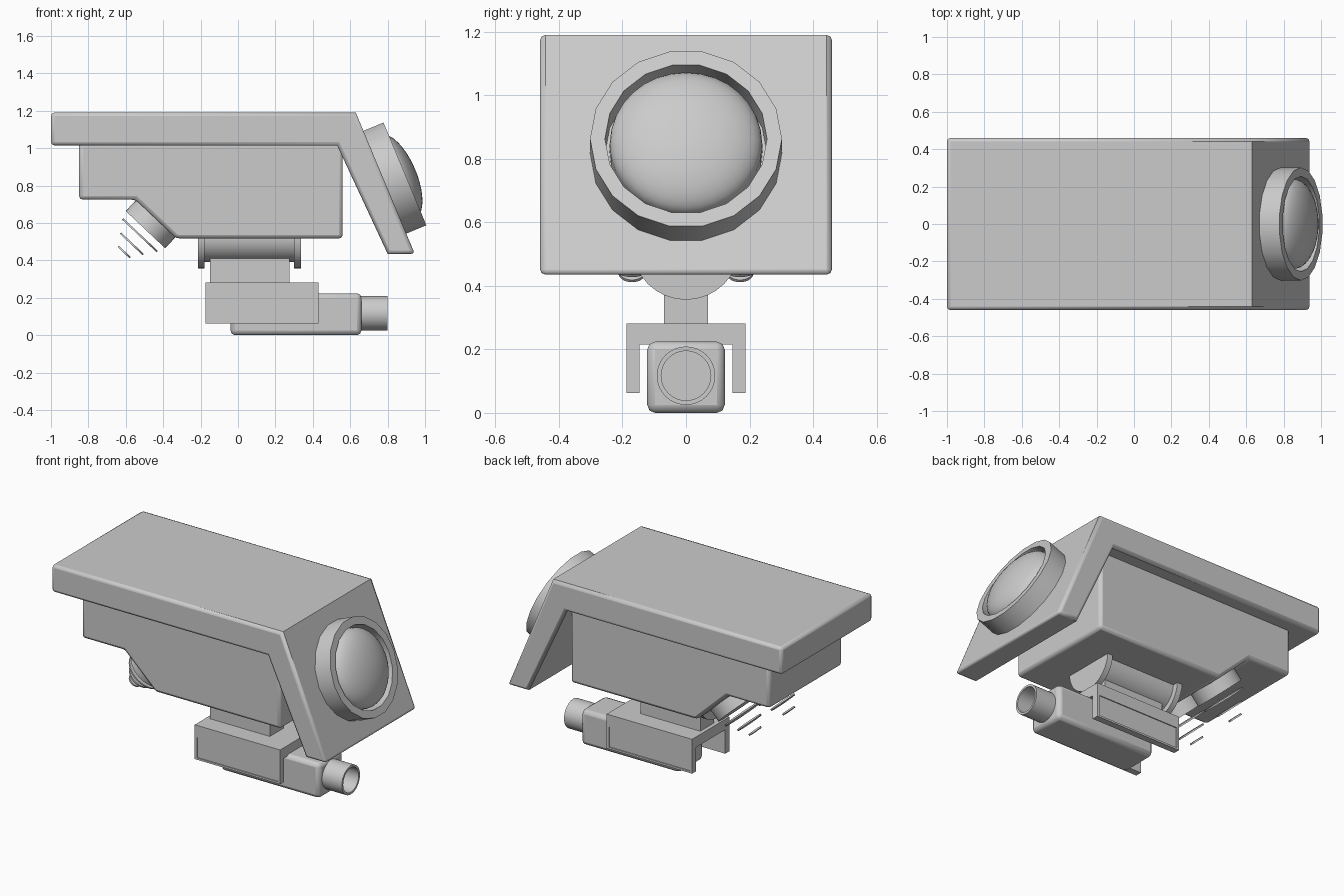
import bpy, bmesh
from math import cos, sin, pi, radians
from mathutils import Vector

if "Cube" in bpy.data.objects:
    bpy.data.objects.remove(bpy.data.objects["Cube"])


def finish(name, bm, bevel=0, limit=40, segs=2, smooth=35):
    bmesh.ops.recalc_face_normals(bm, faces=bm.faces[:])
    me = bpy.data.meshes.new(name)
    bm.to_mesh(me)
    bm.free()
    ob = bpy.data.objects.new(name, me)
    bpy.context.collection.objects.link(ob)
    if bevel:
        m = ob.modifiers.new("Bevel", 'BEVEL')
        m.width, m.segments = bevel, segs
        m.limit_method, m.angle_limit = 'ANGLE', radians(limit)
    bpy.ops.object.select_all(action='DESELECT')
    ob.select_set(True)
    bpy.context.view_layer.objects.active = ob
    bpy.ops.object.shade_smooth_by_angle(angle=radians(smooth))
    return ob


def prism(name, pts, half, axis='Y', inset=None, **kw):
    """Extrude an (x, z) profile along y, or a (y, z) profile along x between half[0] and half[1]."""
    bm = bmesh.new()
    lo, hi = half if isinstance(half, tuple) else (-half, half)
    put = (lambda a, b, t: (a, t, b)) if axis == 'Y' else (lambda a, b, t: (t, a, b))
    f = bm.faces.new([bm.verts.new(put(a, b, lo)) for a, b in pts])
    ext = bmesh.ops.extrude_face_region(bm, geom=[f])
    d = Vector(put(0, 0, hi - lo))
    bmesh.ops.translate(bm, vec=d, verts=[v for v in ext['geom'] if isinstance(v, bmesh.types.BMVert)])
    if inset:
        bmesh.ops.recalc_face_normals(bm, faces=bm.faces[:])
        outer = [g for g in bm.faces if abs(g.calc_center_median().y) > 0.18]
        bmesh.ops.inset_individual(bm, faces=outer, thickness=inset[0], depth=-inset[1])
    return finish(name, bm, **kw)


def box_pts(a0, a1, b0, b1):
    return [(a0, b0), (a1, b0), (a1, b1), (a0, b1)]


def lathe(name, prof, origin, axis, n=32, closed=False, **kw):
    """Revolve an (r, h) profile around an axis through origin."""
    bm = bmesh.new()
    q = Vector(axis).to_track_quat('Z', 'Y')
    o = Vector(origin)
    rings = []
    for r, h in prof:
        if r == 0:
            rings.append([bm.verts.new(o + q @ Vector((0, 0, h)))] * n)
        else:
            rings.append([bm.verts.new(o + q @ Vector((r * cos(2 * pi * i / n), r * sin(2 * pi * i / n), h)))
                          for i in range(n)])
    pairs = list(zip(rings, rings[1:])) + ([(rings[-1], rings[0])] if closed else [])
    for a, b in pairs:
        for i in range(n):
            j = (i + 1) % n
            vs = list(dict.fromkeys([a[i], a[j], b[j], b[i]]))
            if len(vs) > 2:
                bm.faces.new(vs)
    return finish(name, bm, **kw)


def cyl(r, h0, h1):
    return [(0, h0), (r, h0), (r, h1), (0, h1)]


# roof with slanted front shield
prism("roof_shield", [(-1, 1.015), (-1, 1.19), (0.63, 1.19), (0.945, 0.435), (0.80, 0.435), (0.53, 1.015)],
      0.46, bevel=0.018, limit=75)

# main housing with sloped rear underside
prism("housing", [(-0.85, 1.03), (-0.85, 0.725), (-0.55, 0.725), (-0.33, 0.517), (0.56, 0.517), (0.56, 1.03)],
      0.37, bevel=0.02)

# large front lens on the shield
n = Vector((0.923, 0, 0.385))
rim = Vector((0.8925, 0, 0.8625))
lathe("lens_ring", [(0.302, -0.13), (0.302, 0), (0.255, 0), (0.255, -0.13)], rim, n, n=18, closed=True)
dome = [(0.24, -0.12)] + [(0.24 * cos(t * pi / 20), -0.04 + 0.10 * sin(t * pi / 20)) for t in range(10)] + [(0, 0.06)]
lathe("lens_dome", dome, rim, n)

# pair of underside lamps, each with three shrinking discs
ln = Vector((-0.687, 0, -0.727))
for side, y in (("left", -0.17), ("right", 0.17)):
    base = Vector((-0.44, y, 0.6225))
    lathe("lamp_" + side, cyl(0.145, -0.04, 0.08), base, ln)
    for k, (r, d) in enumerate(((0.127, 0.122), (0.083, 0.185), (0.043, 0.245))):
        lathe(f"lamp_disc_{side}_{k + 1}", cyl(r, d - 0.005, d + 0.005), base, ln)

# swivel barrel with end flanges
lathe("swivel_barrel", [(0, -0.215), (0.17, -0.215), (0.17, -0.18), (0.135, -0.18), (0.135, 0.30),
                        (0.17, 0.30), (0.17, 0.337), (0, 0.337)], (0, 0, 0.526), (1, 0, 0))

# neck and clamp bracket with recessed sides
prism("neck", box_pts(-0.15, 0.275, 0.25, 0.45), 0.07)
prism("bracket_top", box_pts(-0.175, 0.43, 0.215, 0.282), 0.15)
for side, span in (("left", (-0.182, -0.147)), ("right", (0.147, 0.182))):
    bm_pts = box_pts(-0.175, 0.43, 0.062, 0.282)
    prism("bracket_side_" + side, bm_pts, span)
    # raised frame around the recess
    for k, (x0, x1, z0, z1) in enumerate(((-0.175, 0.43, 0.205, 0.282), (-0.175, 0.43, 0.062, 0.074),
                                          (-0.175, -0.16, 0.074, 0.205), (0.415, 0.43, 0.074, 0.205))):
        s = 1 if span[0] > 0 else -1
        prism(f"bracket_frame_{side}_{k + 1}", box_pts(x0, x1, z0, z1), tuple(sorted((s * 0.18, s * 0.188))))

# motor block and hollow connector tube
prism("motor_block", box_pts(-0.122, 0.122, 0, 0.224), (-0.04, 0.66), axis='X', bevel=0.025)
lathe("connector_tube", [(0.092, 0.64), (0.092, 0.80), (0.078, 0.80), (0.078, 0.64)],
      (0, 0, 0.117), (1, 0, 0), closed=True)
